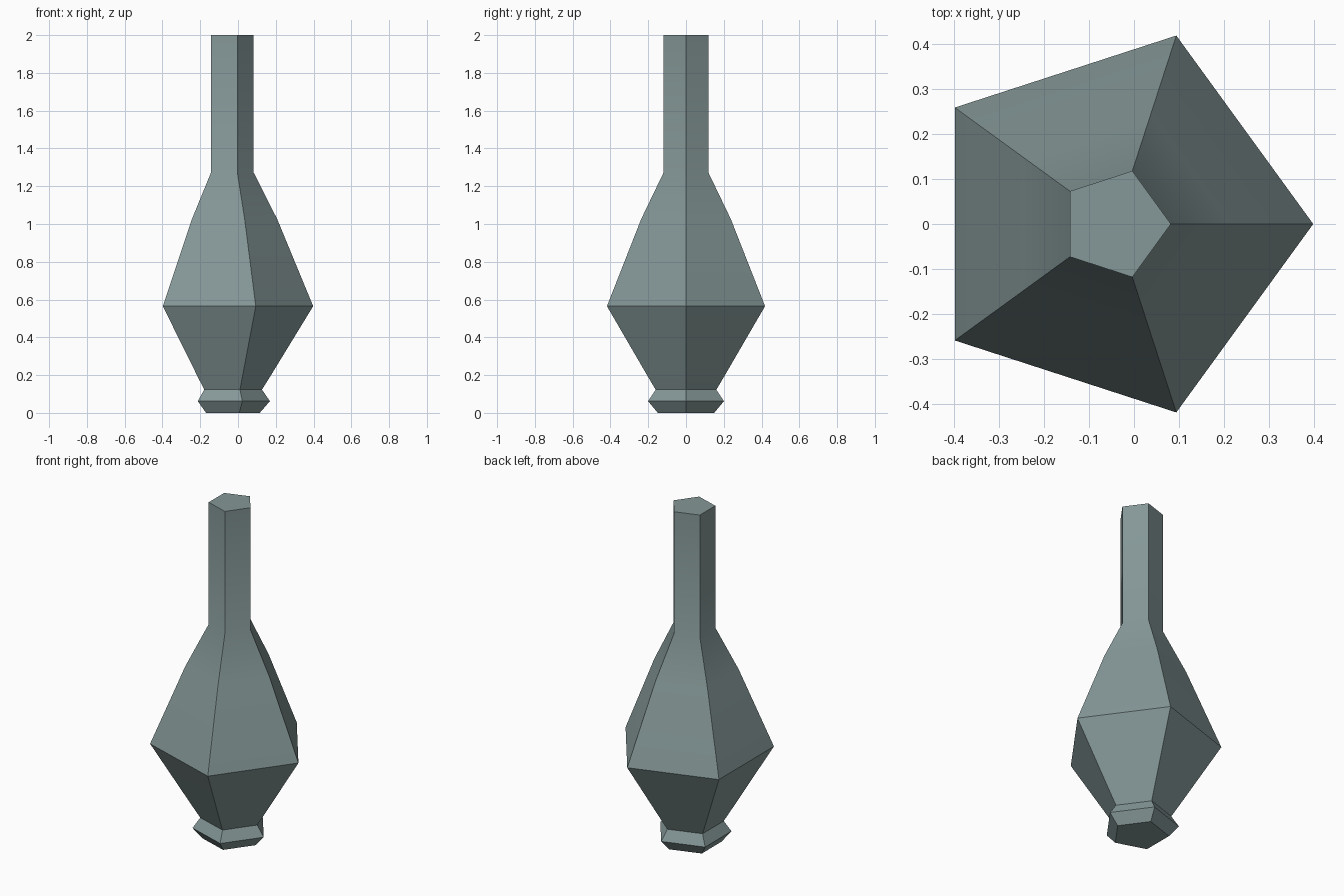
import bpy, bmesh
from math import cos, sin, tau, radians

if "Cube" in bpy.data.objects:
    bpy.data.objects.remove(bpy.data.objects["Cube"])

SIDES = 5
CENTRE_X = -0.042  # centres the pentagon's bounding box on x = 0

# Outline of the bottle: (corner radius, height)
PROFILE = [
    (0.157, 0.0), (0.211, 0.062), (0.169, 0.123),   # foot
    (0.217, 0.20), (0.44, 0.565), (0.25, 1.025),    # body
    (0.124, 1.274), (0.124, 2.0),                   # neck
]


def lathe(name, profile):
    bm = bmesh.new()
    rings = [[bm.verts.new((CENTRE_X + r * cos(tau * i / SIDES),
                            r * sin(tau * i / SIDES), z))
              for i in range(SIDES)] for r, z in profile]
    for low, high in zip(rings, rings[1:]):
        for i in range(SIDES):
            j = (i + 1) % SIDES
            bm.faces.new((low[i], low[j], high[j], high[i]))
    bm.faces.new(rings[0][::-1])
    bm.faces.new(rings[-1])
    mesh = bpy.data.meshes.new(name)
    bm.to_mesh(mesh)
    bm.free()
    obj = bpy.data.objects.new(name, mesh)
    bpy.context.collection.objects.link(obj)
    return obj


# Five-sided bottle with foot, body and neck
bottle = lathe("bottle", PROFILE)
glass = bpy.data.materials.new("dark_grey_green")
glass.diffuse_color = (0.235, 0.31, 0.31, 1)
glass.use_nodes = True
glass.node_tree.nodes["Principled BSDF"].inputs["Base Color"].default_value = glass.diffuse_color
bottle.data.materials.append(glass)
bpy.context.view_layer.objects.active = bottle
bottle.select_set(True)
bpy.ops.object.shade_smooth_by_angle(angle=radians(30))
